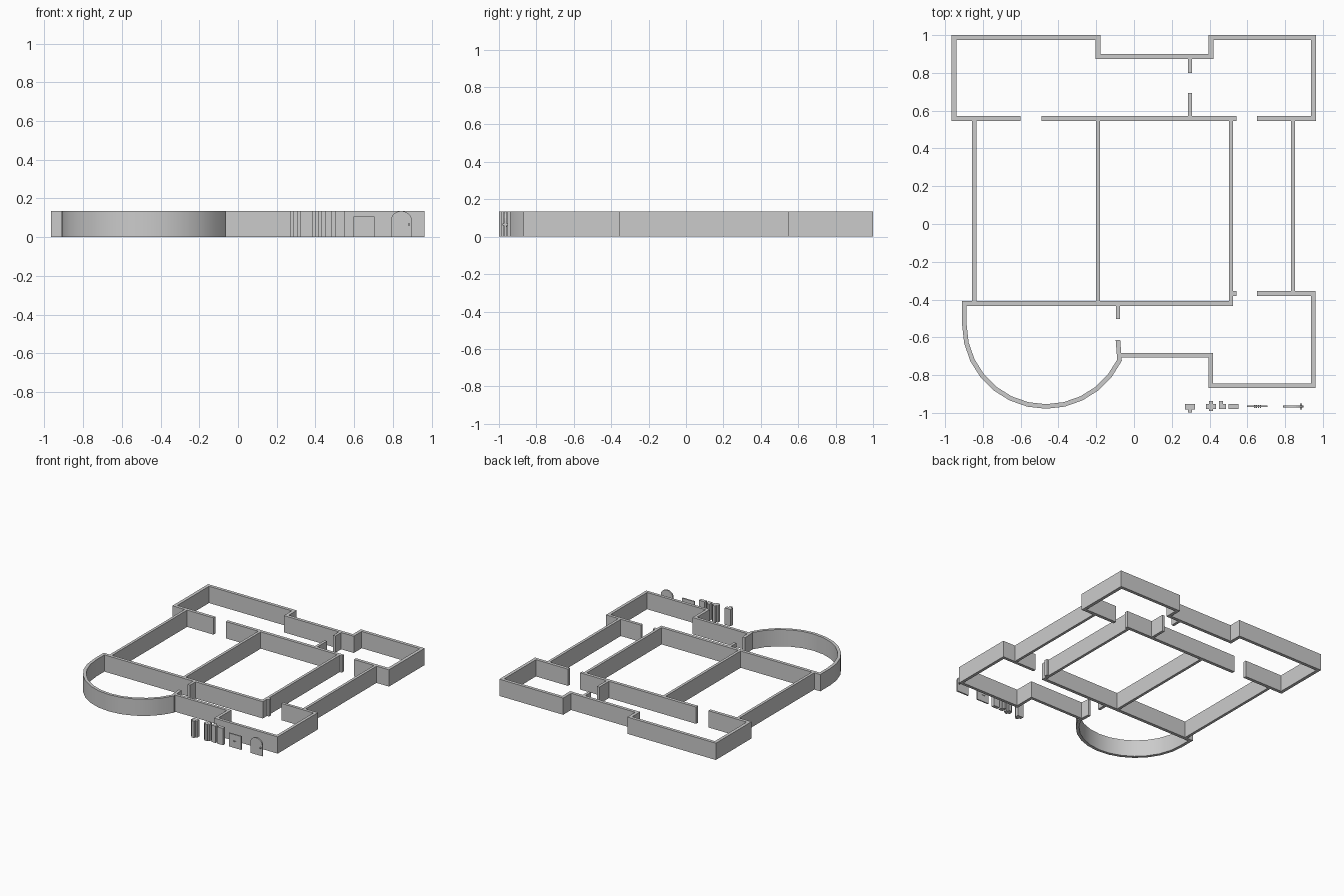
import bpy, bmesh
from math import sin, cos, pi, radians
from mathutils import Vector, Matrix

if "Cube" in bpy.data.objects:
    bpy.data.objects.remove(bpy.data.objects["Cube"])

H = 0.135    # wall height
T = 0.026    # main wall thickness
P = 0.022    # partition thickness


def prism(name, outline, z0=0.0, z1=H, upright_y=None):
    """Extrude an outline; upright_y stands it up as an x-z panel at that y."""
    bm = bmesh.new()
    f = bm.faces.new([bm.verts.new((x, y, z0)) for x, y in outline])
    r = bmesh.ops.extrude_face_region(bm, geom=[f])
    vs = [v for v in r["geom"] if isinstance(v, bmesh.types.BMVert)]
    bmesh.ops.translate(bm, verts=vs, vec=(0, 0, z1 - z0))
    if upright_y is not None:
        bm.transform(Matrix.Translation((0, upright_y, 0)) @ Matrix.Rotation(pi / 2, 4, 'X'))
    bmesh.ops.recalc_face_normals(bm, faces=bm.faces[:])
    me = bpy.data.meshes.new(name)
    bm.to_mesh(me)
    bm.free()
    ob = bpy.data.objects.new(name, me)
    bpy.context.collection.objects.link(ob)
    return ob


def wall(name, path, t=T):
    """Wall of constant thickness along a centre line, mitred at the corners."""
    pts = [Vector(p) for p in path]
    left, right = [], []
    for i, p in enumerate(pts):
        dirs = []
        if i > 0:
            dirs.append((p - pts[i - 1]).normalized())
        if i < len(pts) - 1:
            dirs.append((pts[i + 1] - p).normalized())
        n = [Vector((-d.y, d.x)) for d in dirs]
        m = (n[0] + n[-1]).normalized()
        off = m * (t / 2 / m.dot(n[0]))
        left.append(p + off)
        right.append(p - off)
    return prism(name, [tuple(p) for p in left + right[::-1]])


def box(name, x0, x1, y0, y1, z0=0.0, z1=H):
    return prism(name, [(x0, y0), (x1, y0), (x1, y1), (x0, y1)], z0, z1)


# Back rooms: outer wall with recessed middle
wall("back_outer_wall", [(-0.60, 0.558), (-0.953, 0.558), (-0.953, 0.987), (-0.19, 0.987),
                         (-0.19, 0.886), (0.407, 0.886), (0.407, 0.987), (0.95, 0.987),
                         (0.95, 0.558), (0.652, 0.558)])
wall("back_corridor_wall", [(-0.49, 0.558), (0.543, 0.558)])
wall("back_door_stub_a", [(0.297, 0.873), (0.297, 0.80)], P)
wall("back_door_stub_b", [(0.297, 0.693), (0.297, 0.571)], P)

# Long walls of the middle rooms
for name, x, y in (("left_long_wall", -0.846, -0.41), ("middle_partition", -0.19, -0.41),
                   ("right_partition", 0.514, -0.41), ("right_long_wall", 0.841, -0.355)):
    wall(name, [(x, 0.545), (x, y)], P)

# Front rooms
wall("front_corridor_wall", [(-0.911, -0.421), (0.525, -0.421)])
wall("front_door_jamb", [(0.525, -0.368), (0.543, -0.368)])
wall("front_outer_wall", [(0.652, -0.368), (0.95, -0.368), (0.95, -0.857), (0.407, -0.857),
                          (0.407, -0.694), (-0.074, -0.694)], 0.024)
wall("front_door_stub", [(-0.085, -0.434), (-0.085, -0.503)], P)

# Round bay
cx, cy, r = -0.466, -0.534, 0.432
arc = [(cx + r * cos(pi + pi * i / 14), cy + r * sin(pi + pi * i / 14)) for i in range(13)]
bay = wall("round_bay_wall", [(-0.898, -0.434)] + arc + [(-0.085, -0.614)], 0.024)
bpy.context.view_layer.objects.active = bay
bay.select_set(True)
bpy.ops.object.shade_smooth_by_angle(angle=radians(30))
bay.select_set(False)

# Loose wall connectors: tee, cross, corner, straight
prism("tee_connector", [(0.27, -0.952), (0.27, -0.982), (0.286, -0.982), (0.286, -0.999),
                        (0.308, -0.999), (0.308, -0.982), (0.322, -0.982), (0.322, -0.952)])
a, b, c, d = 0.381, 0.397, 0.418, 0.433
e, f, g, h = -0.99, -0.979, -0.952, -0.937
prism("cross_connector", [(a, f), (b, f), (b, e), (c, e), (c, f), (d, f),
                          (d, g), (c, g), (c, h), (b, h), (b, g), (a, g)])
prism("corner_connector", [(0.449, f), (0.486, f), (0.486, g), (0.47, g), (0.47, h), (0.449, h)])
box("straight_connector", 0.50, 0.552, f, g)

# Square panel with small bar on each face
box("square_panel", 0.597, 0.706, -0.97, -0.96, 0, 0.108)
for i in range(4):
    x = 0.636 + i * 0.01
    box("panel_stud", x, x + 0.006, -0.973, -0.957, 0.052, 0.058)

# Arched door with knob through both faces
mx, rw, z = 0.8435, 0.0535, 0.088
top = [(mx + rw * cos(pi * i / 12), z + (H - z) * sin(pi * i / 12)) for i in range(13)]
prism("arched_door", [(mx - rw, 0), (mx + rw, 0)] + top, -0.006, 0.006, upright_y=-0.966)
box("door_knob", 0.879, 0.889, -0.981, -0.951, 0.06, 0.07)
